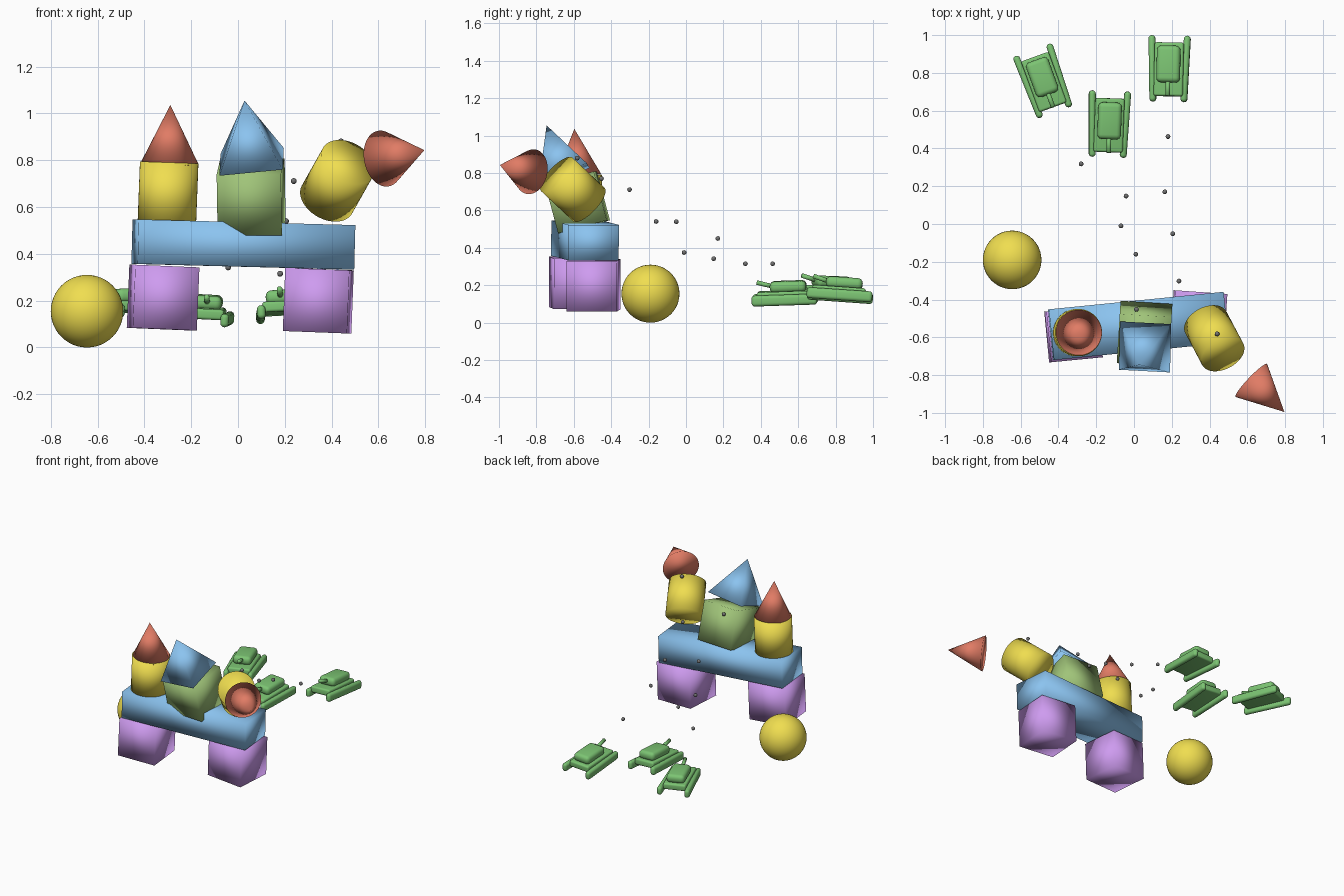
import bpy
from math import radians
from mathutils import Vector, Matrix, Euler

if "Cube" in bpy.data.objects:
    bpy.data.objects.remove(bpy.data.objects["Cube"])


def material(name, r, g, b):
    m = bpy.data.materials.new(name)
    m.diffuse_color = (r, g, b, 1)
    m.use_nodes = True
    m.node_tree.nodes["Principled BSDF"].inputs["Base Color"].default_value = m.diffuse_color
    return m


YELLOW = material("yellow", 0.87, 0.73, 0.08)
BLUE = material("blue", 0.26, 0.55, 0.87)
PURPLE = material("purple", 0.62, 0.33, 0.87)
RED = material("red", 0.75, 0.20, 0.13)
LEAF = material("leaf_green", 0.35, 0.55, 0.19)
GREEN = material("tank_green", 0.20, 0.55, 0.17)
GREY = material("shot_grey", 0.17, 0.17, 0.17)


def finish(name, mat):
    ob = bpy.context.object
    ob.name = name
    ob.data.materials.append(mat)
    bpy.ops.object.shade_smooth()
    return ob


def rotation(rot):
    return Euler([radians(a) for a in rot])


def block(name, mat, loc, size, rot=(0, 0, 0), bevel=0):
    bpy.ops.mesh.primitive_cube_add(size=1)
    ob = finish(name, mat)
    ob.data.transform(Matrix.Diagonal((*size, 1)))
    ob.matrix_world = Matrix.Translation(loc) @ rotation(rot).to_matrix().to_4x4()
    if bevel:
        mod = ob.modifiers.new("round", 'BEVEL')
        mod.width, mod.segments = bevel, 4
    return ob


def taper(name, mat, start, end, r1, r2):
    """Cylinder or cone from start to end."""
    a, b = Vector(start), Vector(end)
    bpy.ops.mesh.primitive_cone_add(vertices=48, radius1=r1, radius2=r2,
                                    depth=(b - a).length)
    ob = finish(name, mat)
    q = (b - a).to_track_quat('Z', 'Y')
    ob.matrix_world = Matrix.Translation((a + b) / 2) @ q.to_matrix().to_4x4()
    return ob


def ball(name, mat, loc, r, seg=48):
    bpy.ops.mesh.primitive_uv_sphere_add(segments=seg, ring_count=seg // 2,
                                         radius=r, location=loc)
    return finish(name, mat)


# Gate: two posts and a beam
block("left_post", PURPLE, (-0.32, -0.585, 0.213), (0.275, 0.27, 0.27), (0, 2.4, 5.5))
block("right_post", PURPLE, (0.343, -0.495, 0.2), (0.275, 0.27, 0.27), (0, 2.2, -4))
block("beam", BLUE, (0.023, -0.54, 0.44), (0.93, 0.27, 0.19), (0, 1.5, 5.7))

# Tilted middle block with sliding pyramid roof
block("middle_block", LEAF, (0.056, -0.58, 0.643), (0.275, 0.27, 0.27), (15, 0, -3.5))
bpy.ops.mesh.primitive_cone_add(vertices=4, radius1=0.272 / 2 ** 0.5, radius2=0, depth=0.28)
roof = finish("pyramid_roof", BLUE)
roof.data.transform(Matrix.Rotation(radians(45), 4, 'Z'))
roof.matrix_world = (Matrix.Translation((0.043, -0.698, 0.924))
                     @ rotation((20, -5.5, -3)).to_matrix().to_4x4())

# Standing left tower
taper("left_tower", YELLOW, (-0.304, -0.575, 0.53), (-0.294, -0.575, 0.79), 0.125, 0.125)
taper("left_tower_roof", RED, (-0.293, -0.577, 0.787), (-0.289, -0.597, 1.036), 0.123, 0)

# Toppling right tower
centre, axis = Vector((0.425, -0.605, 0.712)), Vector((0.36, -0.68, 0.64)).normalized()
taper("right_tower", YELLOW, centre - axis * 0.125, centre + axis * 0.125, 0.123, 0.123)
taper("right_tower_roof", RED, (0.621, -0.828, 0.807), (0.796, -0.995, 0.843), 0.121, 0)

# Ball beside the gate
ball("big_ball", YELLOW, (-0.645, -0.19, 0.155), 0.155)

# Flying shots
for i, p in enumerate([(0.18, 0.463, 0.315), (-0.28, 0.318, 0.315), (0.163, 0.17, 0.45),
                       (-0.042, 0.148, 0.342), (-0.069, -0.01, 0.375),
                       (0.205, -0.052, 0.54), (0.01, -0.16, 0.541),
                       (0.238, -0.302, 0.711), (0.013, -0.452, 0.77),
                       (0.44, -0.582, 0.88)]):
    ball(f"shot_{i + 1}", GREY, p, 0.0125, 16)


def tank(tag, loc, rot):
    parts = [block(f"{tag}_hull", GREEN, (0, -0.005, 0.052), (0.155, 0.285, 0.045), bevel=0.012),
             block(f"{tag}_turret", GREEN, (0, 0.02, 0.098), (0.125, 0.195, 0.06), bevel=0.025),
             taper(f"{tag}_gun", GREEN, (0, -0.05, 0.098), (0, -0.148, 0.125), 0.012, 0.012)]
    for side, s in (("left", -1), ("right", 1)):
        parts.append(block(f"{tag}_{side}_track", GREEN, (s * 0.088, 0, 0.03),
                           (0.036, 0.352, 0.058), (0, 0, -s * 2), bevel=0.0175))
    place = Matrix.Translation(loc) @ rotation(rot).to_matrix().to_4x4()
    for p in parts:
        p.matrix_world = place @ p.matrix_world


# Attacking tanks
tank("near_tank", (-0.135, 0.53, 0.095), (2, 3, -2))
tank("right_tank", (0.187, 0.82, 0.115), (-4, -3, -1))
tank("left_tank", (-0.478, 0.755, 0.122), (-2, 0, 20))
